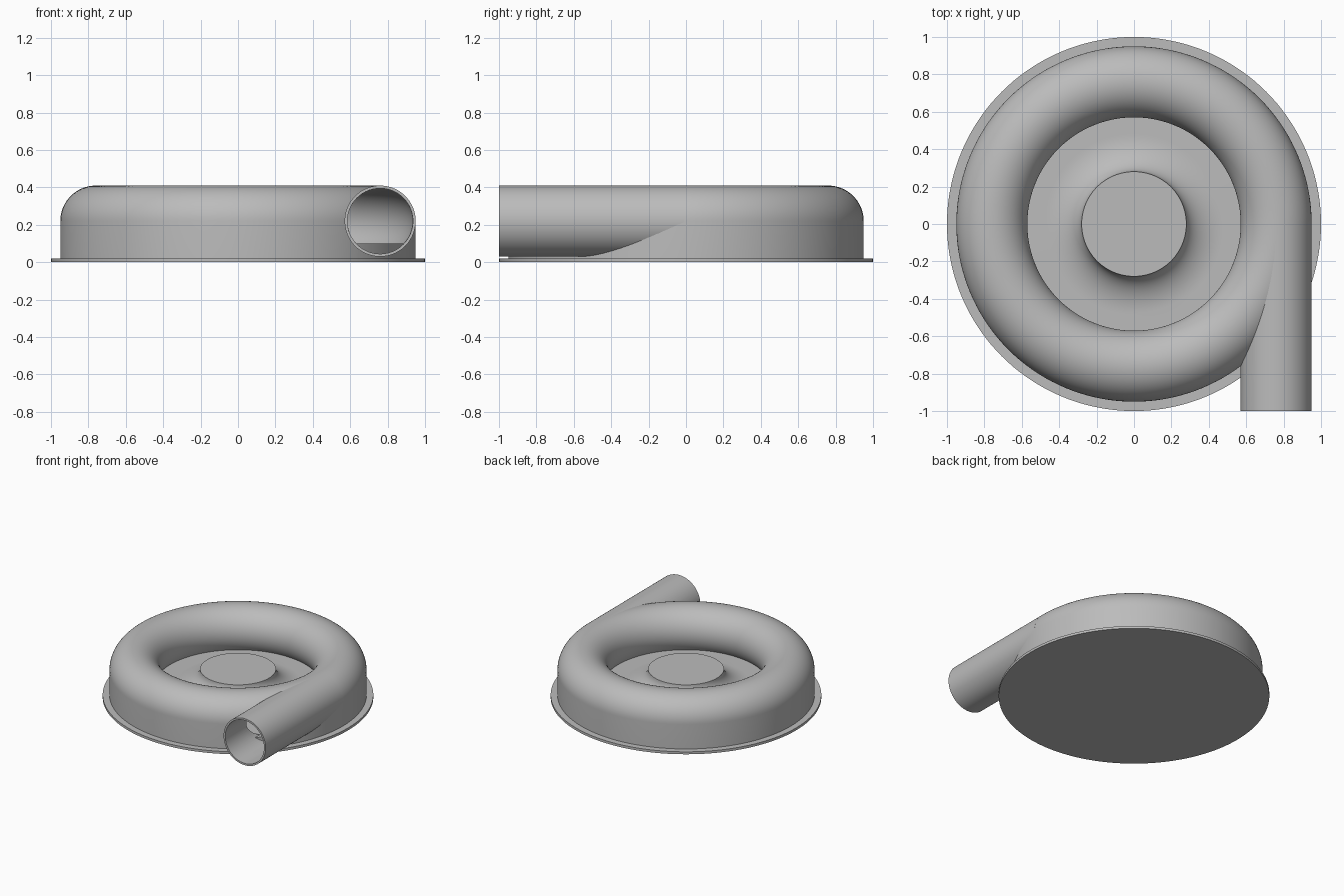
import bpy, bmesh, math
from mathutils import Matrix, Vector

cube = bpy.data.objects.get("Cube")
if cube:
    bpy.data.objects.remove(cube)

MAJOR, MINOR, BORE, MID = 0.76, 0.19, 0.175, 0.22   # ring and pipe sizes
BASE_TOP, FLOOR = 0.02, 0.10

grey = bpy.data.materials.new("plain grey")
grey.use_nodes = True
COLOUR = (0.5, 0.5, 0.5, 1)
grey.diffuse_color = COLOUR
grey.node_tree.nodes["Principled BSDF"].inputs["Base Color"].default_value = COLOUR


def make_object(name, bm):
    bmesh.ops.recalc_face_normals(bm, faces=bm.faces)
    mesh = bpy.data.meshes.new(name)
    bm.to_mesh(mesh)
    bm.free()
    mesh.materials.append(grey)
    obj = bpy.data.objects.new(name, mesh)
    bpy.context.collection.objects.link(obj)
    return obj


def lathe(name, profile, closed=True):
    """Turn a (radius, height) profile around the z axis."""
    bm = bmesh.new()
    verts = [bm.verts.new((r, 0, z)) for r, z in profile]
    pairs = list(zip(verts, verts[1:]))
    if closed:
        pairs.append((verts[-1], verts[0]))
    edges = [bm.edges.new(p) for p in pairs]
    bmesh.ops.spin(bm, geom=verts + edges, cent=(0, 0, 0), axis=(0, 0, 1),
                   angle=math.tau, steps=144, use_merge=True)
    bmesh.ops.remove_doubles(bm, verts=bm.verts, dist=1e-5)
    return make_object(name, bm)


def arc(cx, cz, rx, rz, start, end, steps):
    angles = [math.radians(start + (end - start) * i / steps) for i in range(steps + 1)]
    return [(cx + rx * math.cos(a), cz + rz * math.sin(a)) for a in angles]


def rod(name, radius, front, back):
    """Cylinder along y, in line with the outlet."""
    bm = bmesh.new()
    place = (Matrix.Translation(Vector((MAJOR, (front + back) / 2, MID)))
             @ Matrix.Rotation(math.pi / 2, 4, 'X'))
    bmesh.ops.create_cone(bm, cap_ends=True, segments=72, radius1=radius,
                          radius2=radius, depth=back - front, matrix=place)
    return make_object(name, bm)


def carve(obj, cutters):
    for cutter in cutters:
        mod = obj.modifiers.new("cut", 'BOOLEAN')
        mod.operation = 'DIFFERENCE'
        mod.solver = 'EXACT'
        mod.object = cutter
    bpy.context.view_layer.update()
    result = bpy.data.meshes.new_from_object(
        obj.evaluated_get(bpy.context.evaluated_depsgraph_get()))
    obj.modifiers.clear()
    obj.data = result


# Base plate
base = lathe("base_plate", [(0, 0), (1, 0), (1, BASE_TOP), (0, BASE_TOP)], closed=False)

# Raised floor with a flared central hub
hub = lathe("hub_floor", [(0, 0.23)] + arc(0.48, 0.23, 0.20, 0.13, 180, 270, 16)
            + [(0.93, FLOOR), (0.93, 0.01), (0, 0.01)], closed=False)

# Ring housing: rounded top, straight outer skirt, inner side curling to the floor
curl = 180 + math.degrees(math.asin((MID - FLOOR + 0.01) / MINOR))
round_top = arc(MAJOR, MID, MINOR, MINOR, 0, curl, 44)
ring = lathe("ring_housing", [(MAJOR + MINOR, 0.01)] + round_top + [(round_top[-1][0], 0.01)])

# Tangent outlet pipe
pipe = rod("outlet_pipe", MINOR, -1.0, -0.01)

# Hollow out the ring and the pipe
bore = rod("bore_cutter", BORE, -1.1, -0.05)
cavity = lathe("cavity_cutter", arc(MAJOR, MID, BORE, BORE, 0, 360, 48)[:-1])
carve(ring, [cavity, bore])
carve(pipe, [bore, cavity])
for cutter in (bore, cavity):
    bpy.data.objects.remove(cutter)

# Smooth shading with sharp rims
bpy.ops.object.select_all(action='DESELECT')
for obj in (base, hub, ring, pipe):
    obj.select_set(True)
bpy.context.view_layer.objects.active = ring
bpy.ops.object.shade_smooth_by_angle(angle=math.radians(30))
